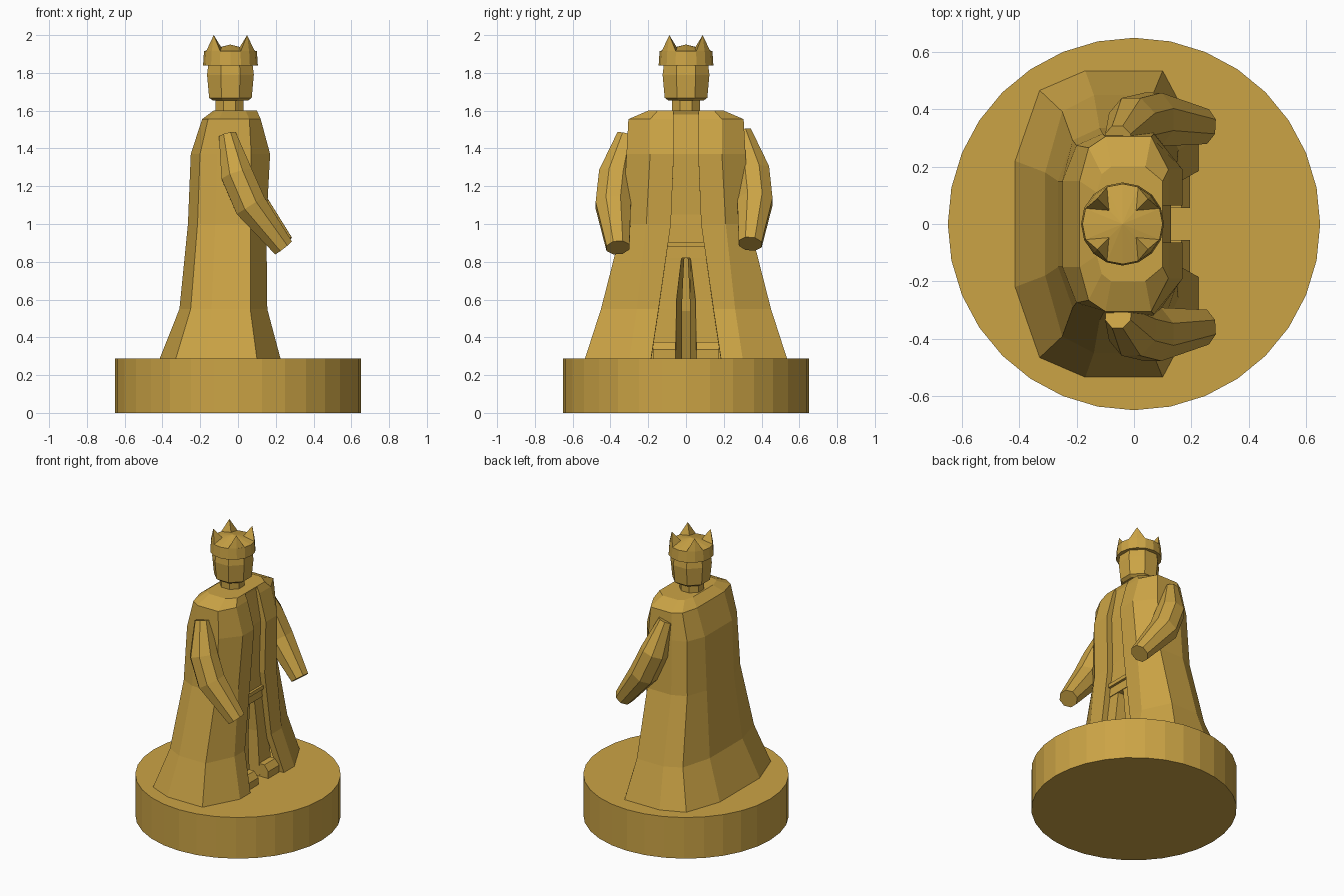
import bpy, math
from mathutils import Vector

if "Cube" in bpy.data.objects:
    bpy.data.objects.remove(bpy.data.objects["Cube"])

gold = bpy.data.materials.new("gold")
gold.diffuse_color = (0.60, 0.37, 0.06, 1)
gold.use_nodes = True
gold.node_tree.nodes["Principled BSDF"].inputs["Base Color"].default_value = gold.diffuse_color


def make(name, verts, faces):
    me = bpy.data.meshes.new(name)
    me.from_pydata([tuple(v) for v in verts], [], faces)
    me.materials.append(gold)
    ob = bpy.data.objects.new(name, me)
    bpy.context.collection.objects.link(ob)
    return ob


def loft(name, rings, closed=True, bottom=True):
    """Skin equal-length counter-clockwise rings, listed bottom to top."""
    n = len(rings[0])
    verts = [p for r in rings for p in r]
    faces = []
    for k in range(len(rings) - 1):
        for i in range(n if closed else n - 1):
            j = (i + 1) % n
            faces.append((k*n + i, k*n + j, k*n + n + j, k*n + n + i))
    faces.append(tuple(range((len(rings) - 1) * n, len(rings) * n)))
    if bottom:
        faces.append(tuple(reversed(range(n))))
    return make(name, verts, faces)


def ring(cx, rx, ry, z, n, turn=0.0):
    return [(cx + rx * math.cos(turn + 2*math.pi*i/n),
             ry * math.sin(turn + 2*math.pi*i/n), z) for i in range(n)]


def rect(x0, x1, y0, y1, z):
    return [(x0, y0, z), (x1, y0, z), (x1, y1, z), (x0, y1, z)]


# Round plinth
loft("plinth", [ring(0, 0.65, 0.65, z, 32) for z in (0, 0.287)])

# Long robe, open down the front
# z, back x, side-back x, side-front x, front x, side y, back y, front y, gap
levels = [
    (0.287, -0.415, -0.17, 0.10, 0.225, 0.535, 0.22, 0.30, 0.185),
    (0.55, -0.31, -0.14, 0.065, 0.155, 0.45, 0.18, 0.26, 0.145),
    (1.00, -0.265, -0.12, 0.065, 0.15, 0.335, 0.15, 0.21, 0.08),
    (1.37, -0.25, -0.11, 0.07, 0.17, 0.315, 0.15, 0.19, 0.065),
    (1.555, -0.19, -0.10, 0.06, 0.12, 0.305, 0.15, 0.19, 0.065),
    (1.60, -0.13, -0.08, 0.04, 0.10, 0.20, 0.11, 0.15, 0.065),
]
rings = []
for z, xb, xsb, xsf, xf, ys, yb, yf, gap in levels:
    corner = (0.35 * xsb + 0.65 * xb, 0.68 * ys + 0.32 * ys * 0.6)
    half = [(xf, gap), (xf, yf), (xsf, ys), (xsb, ys), corner, (xb, yb)]
    rings.append([(x, y, z) for x, y in half] +
                 [(x, -y, z) for x, y in reversed(half)])
robe = loft("robe", rings, closed=False, bottom=False)
solid = robe.modifiers.new("thickness", "SOLIDIFY")
solid.thickness = 0.045
solid.offset = -1

# Tunic showing in the opening, and the belt
loft("tunic", [rect(-0.15, 0.115, -0.11, 0.11, 0.82),
               rect(-0.15, 0.11, -0.09, 0.09, 1.05),
               rect(-0.15, 0.13, -0.08, 0.08, 1.37),
               rect(-0.11, 0.09, -0.08, 0.08, 1.595)])
loft("belt", [rect(-0.1, 0.13, -0.11, 0.11, 0.88),
              rect(-0.1, 0.13, -0.10, 0.10, 0.905)])

# Legs and feet
for s, side in ((1, "left"), (-1, "right")):
    def leg_ring(x0, x1, inner, outer, z):
        pts = [(x0, s*inner*0.4, z), (x1, s*inner, z),
               (x1, s*outer, z), (x0, s*outer, z)]
        return pts if s > 0 else pts[::-1]
    loft(side + "_leg", [leg_ring(-0.12, 0.13, 0.055, 0.19, 0.287),
                         leg_ring(-0.12, 0.115, 0.05, 0.16, 0.60),
                         leg_ring(-0.12, 0.11, 0.025, 0.125, 0.81),
                         leg_ring(-0.12, 0.11, 0.0, 0.11, 0.88)])
    a, b = sorted((s * 0.055, s * 0.175))
    loft(side + "_foot", [rect(-0.08, 0.195, a, b, 0.287),
                          rect(-0.08, 0.195, a, b, 0.335),
                          rect(-0.08, 0.165, a, b, 0.375)])

# Sleeved arms: tapered tubes bent forward at the elbow
arm_path = [(0.24, 0.35, 0.885, 0.064), (0.065, 0.375, 1.11, 0.098),
            (-0.005, 0.36, 1.27, 0.096), (-0.055, 0.305, 1.48, 0.052)]
for s, side in ((1, "left"), (-1, "right")):
    pts = [Vector((x, s * y - 0.01, z + 0.01 * s)) for x, y, z, r in arm_path]
    rings = []
    for i, p in enumerate(pts):
        t = (pts[min(i + 1, 3)] - pts[max(i - 1, 0)]).normalized()
        u = Vector((0, 1, 0)).cross(t).normalized()
        v = t.cross(u)
        r = arm_path[i][3]
        rings.append([p + r * (u * 0.95 * math.cos(math.pi * k / 4 + 0.39)
                               + v * 1.03 * math.sin(math.pi * k / 4 + 0.39))
                      for k in range(8)])
    loft(side + "_arm", rings)

# Neck and head
t8 = math.pi / 8
loft("neck", [ring(-0.045, 0.08, 0.08, z, 8, t8) for z in (1.57, 1.67)])
loft("head", [ring(-0.04, r, r, z, 8, t8) for r, z in
              ((0.10, 1.653), (0.122, 1.668), (0.134, 1.79), (0.126, 1.85))])

# Crown band with a low domed cap
band = ring(-0.04, 0.145, 0.145, 1.84, 16) + ring(-0.04, 0.14, 0.14, 1.915, 16)
faces = [(i, (i+1) % 16, 16 + (i+1) % 16, 16 + i) for i in range(16)]
faces += [(16 + i, 16 + (i+1) % 16, 32) for i in range(16)]
faces.append(tuple(reversed(range(16))))
make("crown_band", band + [(-0.04, 0, 1.95)], faces)

# Four crown points
for k in range(4):
    def at(deg, r, z):
        a = math.radians(deg + 90 * k)
        return (-0.04 + r * math.cos(a), r * math.sin(a), z)
    verts = [at(22.5, 0.14, 1.913), at(45, 0.14, 1.913), at(67.5, 0.14, 1.913),
             at(45, 0.06, 1.925), at(45, 0.125, 2.0)]
    make("crown_point_%d" % (k + 1), verts,
         [(0, 1, 4), (1, 2, 4), (2, 3, 4), (3, 0, 4), (3, 2, 1, 0)])
